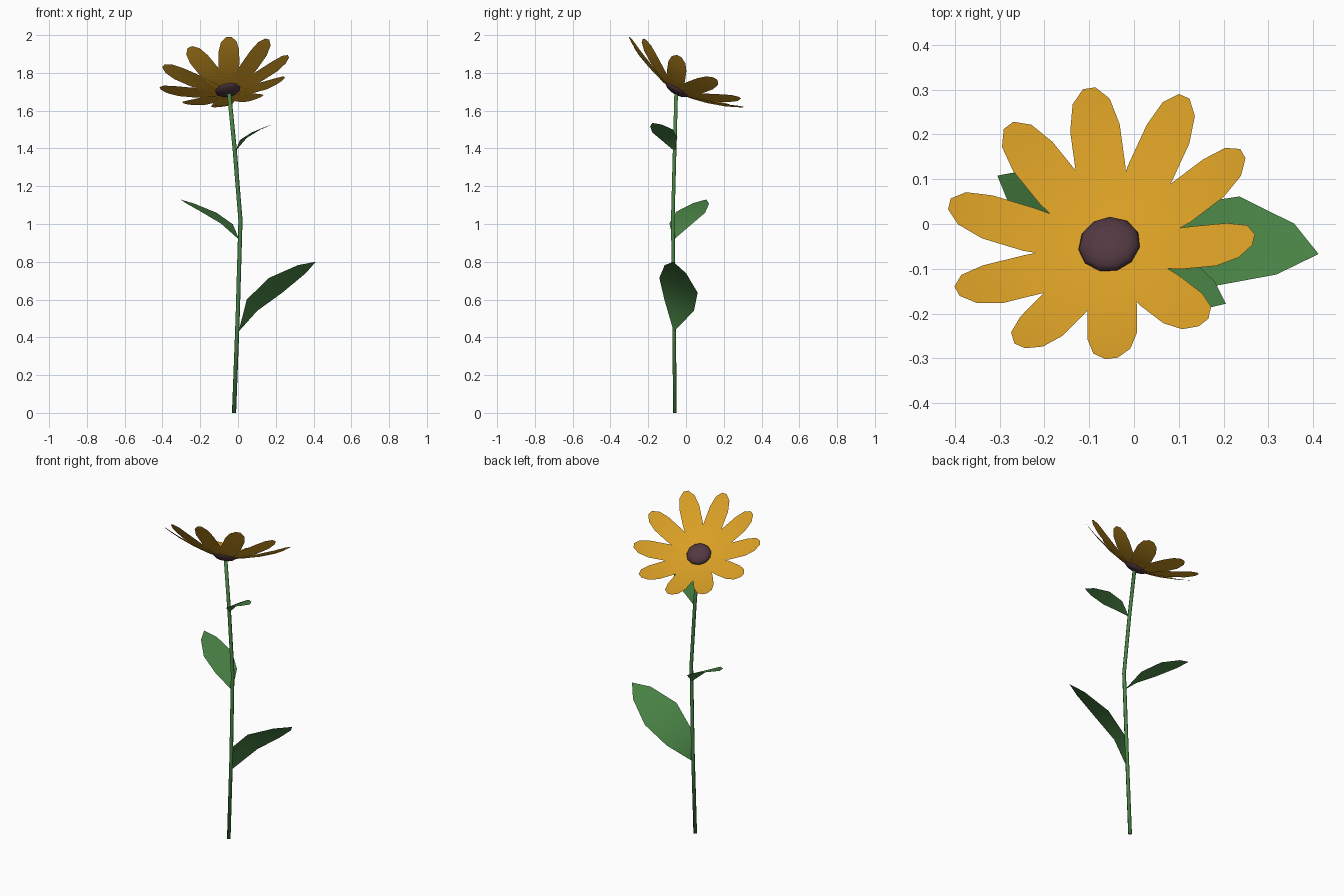
import bpy, bmesh, math
from mathutils import Vector, Matrix

if "Cube" in bpy.data.objects:
    bpy.data.objects.remove(bpy.data.objects["Cube"])


def material(name, rgb):
    m = bpy.data.materials.new(name)
    m.diffuse_color = (*rgb, 1)
    m.use_nodes = True
    m.node_tree.nodes["Principled BSDF"].inputs["Base Color"].default_value = m.diffuse_color
    return m


GREEN = material("leaf green", (0.067, 0.227, 0.060))
GOLD = material("petal gold", (0.71, 0.355, 0.019))
BROWN = material("disc brown", (0.084, 0.040, 0.054))


def finish(bm, name, mat):
    me = bpy.data.meshes.new(name)
    bm.to_mesh(me)
    bm.free()
    ob = bpy.data.objects.new(name, me)
    bpy.context.collection.objects.link(ob)
    me.materials.append(mat)
    for p in me.polygons:
        p.use_smooth = True
    return ob


def blade(bm, base, tip, side, rows, up):
    """Strip of faces along base-tip; rows are (t, half width, lift)."""
    base, tip = Vector(base), Vector(tip)
    chord = tip - base
    side = Vector(side)
    side = (side - chord * side.dot(chord) / chord.length_squared).normalized()
    n = chord.cross(side).normalized()
    if n.dot(up) < 0:
        n = -n
    prev = None
    for t, w, lift in rows:
        c = base + chord * t + n * lift
        pts = [c] if w == 0 else [c - side * w, c + side * w]
        cur = [bm.verts.new(p) for p in pts]
        if prev:
            f = bm.faces.new(prev + cur[::-1])
            f.normal_update()
            if f.normal.dot(up) < 0:
                f.normal_flip()
        prev = cur


# Stem: thin six-sided tube with a slight bend
bm = bmesh.new()
R, SIDES = 0.011, 6
rings = []
for x, y, z in [(-0.021, -0.059, 0), (-0.002, -0.063, 0.5), (0.013, -0.07, 1.02),
                (-0.018, -0.06, 1.4), (-0.048, -0.052, 1.7)]:
    rings.append([bm.verts.new((x + R * math.cos(a), y + R * math.sin(a), z))
                  for a in (i * math.tau / SIDES for i in range(SIDES))])
for a, b in zip(rings, rings[1:]):
    for i in range(SIDES):
        j = (i + 1) % SIDES
        bm.faces.new((a[i], a[j], b[j], b[i]))
bm.faces.new(rings[0][::-1])
bm.faces.new(rings[-1])
finish(bm, "stem", GREEN)

# Leaves: one outline, scaled by length
LEAF = [(0, 0, 0), (0.266, 0.16, 0.115), (0.563, 0.207, 0.103), (0.852, 0.116, 0.042), (1, 0, 0)]
UP = Vector((0, 0, 1))
leaves = {
    "lower_leaf": ((0.003, -0.065, 0.43), (0.412, -0.067, 0.80), (0.4, 0.9, -0.27), 1.0),
    "middle_leaf": ((0.008, -0.068, 0.915), (-0.305, 0.108, 1.13), (0.5, 0.86, -0.05), 0.7),
    "upper_leaf": ((-0.014, -0.06, 1.385), (0.205, -0.178, 1.535), (0.5, 0.85, 0.2), 0.9),
}
for name, (base, tip, side, curl) in leaves.items():
    L = (Vector(tip) - Vector(base)).length
    bm = bmesh.new()
    blade(bm, base, tip, side, [(t, w * L, h * L * curl) for t, w, h in LEAF], UP)
    finish(bm, name, GREEN)

# Flower head: petal tips lie on a tilted plane, forming a shallow cup
AXIS = Vector((-0.18, 0.60, 1)).normalized()
CENTRE = Vector((-0.052, -0.056, 1.70))
TIPS = [(-0.10, 0.303), (0.112, 0.285), (0.243, 0.157), (0.267, -0.035), (0.155, -0.22),
        (-0.05, -0.30), (-0.255, -0.272), (-0.395, -0.15), (-0.412, 0.045), (-0.28, 0.22)]
PETAL = [(0, 0.022, 0), (0.25, 0.046, -0.011), (0.5, 0.056, -0.015), (0.76, 0.056, -0.011),
         (0.92, 0.042, -0.004), (1, 0.014, 0)]
bm = bmesh.new()
for x, y in TIPS:
    tip = Vector((x, y, 1.99 + 0.18 * (x + 0.05) - 0.60 * (y + 0.30)))
    blade(bm, CENTRE, tip, AXIS.cross(tip - CENTRE), PETAL, AXIS)
finish(bm, "petals", GOLD)

# Flower disc: flattened dome facing along the flower axis
bm = bmesh.new()
m = (Matrix.Translation(CENTRE + AXIS * 0.02) @ UP.rotation_difference(AXIS).to_matrix().to_4x4()
     @ Matrix.Diagonal((0.07, 0.07, 0.032, 1)))
bmesh.ops.create_uvsphere(bm, u_segments=11, v_segments=8, radius=1, matrix=m)
finish(bm, "flower_disc", BROWN)
